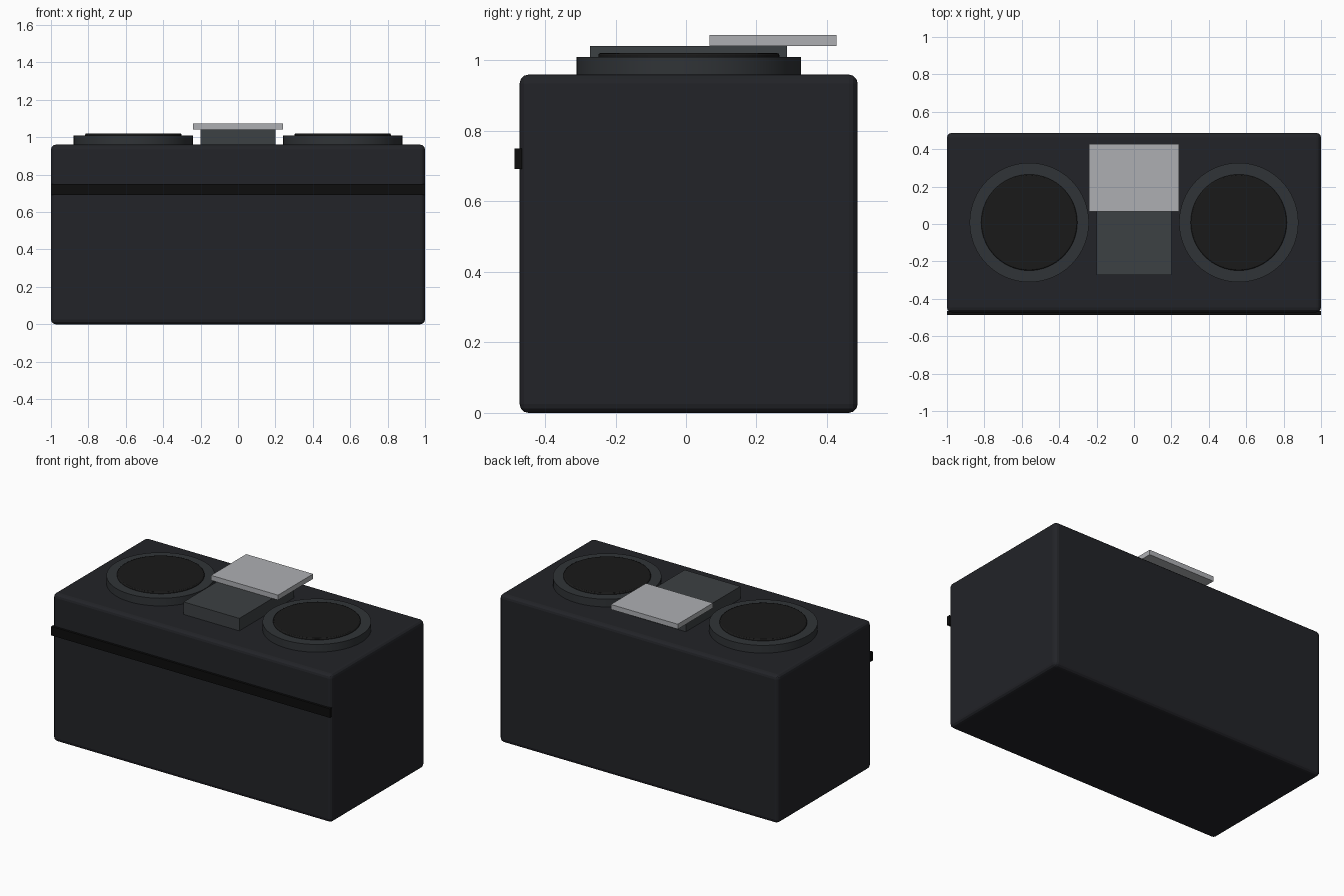
import bpy, math

if "Cube" in bpy.data.objects:
    bpy.data.objects.remove(bpy.data.objects["Cube"])


def material(name, rgb):
    m = bpy.data.materials.new(name)
    m.diffuse_color = (*rgb, 1)
    m.use_nodes = True
    m.node_tree.nodes["Principled BSDF"].inputs["Base Color"].default_value = m.diffuse_color
    return m


shell = material("shell", (0.016, 0.017, 0.021))
rim = material("rim", (0.030, 0.034, 0.038))
dark = material("dark", (0.010, 0.010, 0.010))
groove = material("groove", (0.004, 0.004, 0.004))
grey = material("grey", (0.046, 0.052, 0.056))
silver = material("silver", (0.42, 0.43, 0.45))


def finish(ob, name, mat, bevel, segments):
    ob.name = name
    ob.data.materials.append(mat)
    if bevel:
        b = ob.modifiers.new("Bevel", 'BEVEL')
        b.width, b.segments = bevel, segments
        b.limit_method = 'ANGLE'
        b.angle_limit = math.radians(40)
    return ob


def box(name, x, y, z, mat, bevel=0, segments=3):
    """Box from (min, max) ranges on each axis."""
    ranges = (x, y, z)
    bpy.ops.mesh.primitive_cube_add(size=1, location=[(a + b) / 2 for a, b in ranges])
    ob = bpy.context.object
    ob.scale = [b - a for a, b in ranges]
    bpy.ops.object.transform_apply(location=False, rotation=False, scale=True)
    return finish(ob, name, mat, bevel, segments)


def disc(name, x, y, radius, z, mat, bevel=0):
    bpy.ops.mesh.primitive_cylinder_add(vertices=64, radius=radius, depth=z[1] - z[0],
                                        location=(x, y, sum(z) / 2))
    ob = bpy.context.object
    bpy.ops.object.shade_smooth_by_angle(angle=math.radians(30))
    return finish(ob, name, mat, bevel, 2)


# Main case and the dark strip across its front
box("case", (-1, 1), (-0.472, 0.487), (0, 0.96), shell, 0.025)
box("front_strip", (-1, 1), (-0.487, -0.465), (0.692, 0.75), groove)

# Round speaker rims with raised dark centres
for side, x in (("left", -0.56), ("right", 0.56)):
    disc(side + "_rim", x, 0.008, 0.319, (0.94, 1.01), rim)
    disc(side + "_centre", x, 0.008, 0.257, (0.96, 1.021), dark, 0.006)

# Central block with an overhanging plate
box("centre_block", (-0.2, 0.2), (-0.272, 0.287), (0.94, 1.041), grey)
box("top_plate", (-0.24, 0.24), (0.067, 0.427), (1.041, 1.073), silver)
